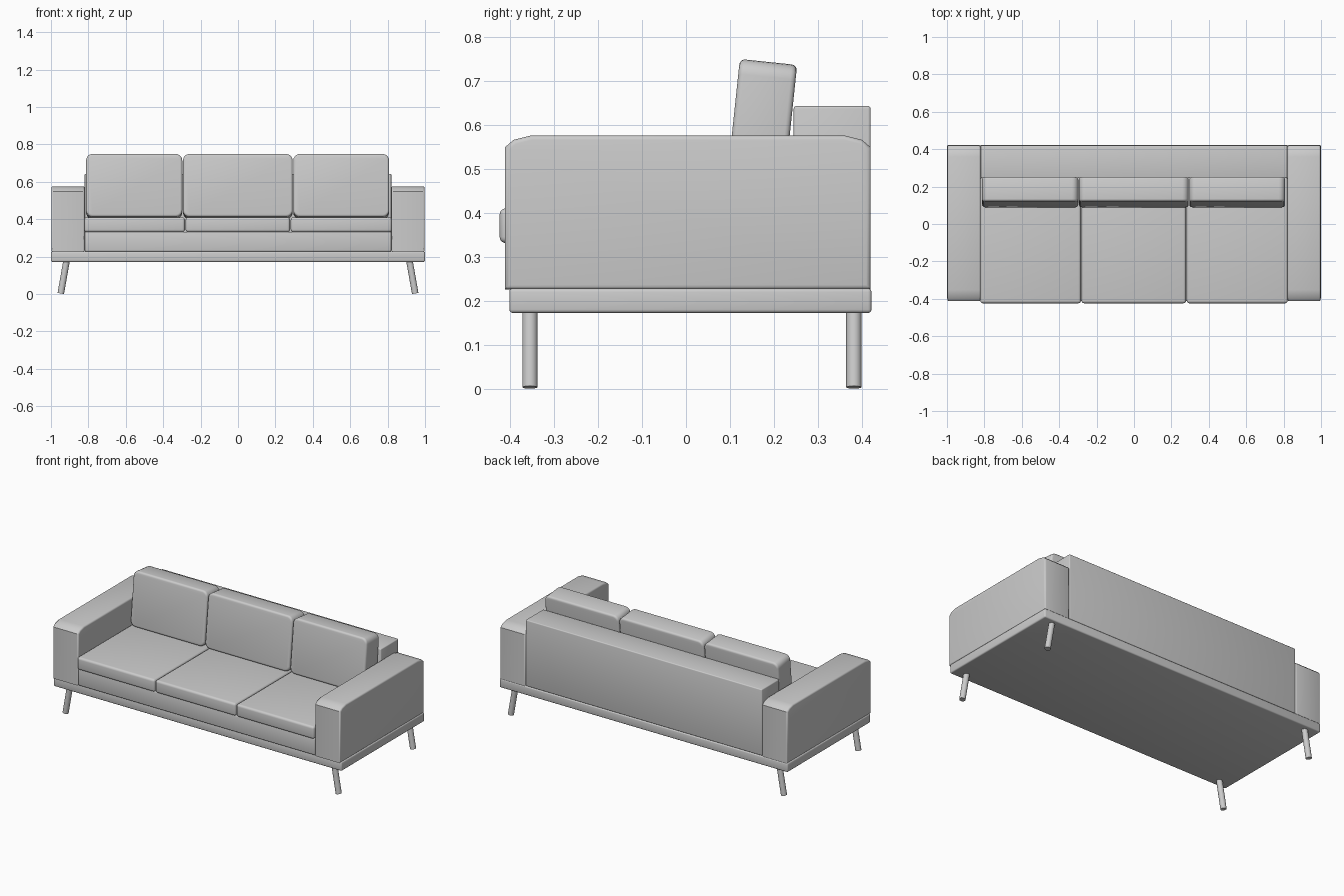
import bpy, bmesh
from math import radians, sin, cos
from mathutils import Vector, Matrix

if "Cube" in bpy.data.objects:
    bpy.data.objects.remove(bpy.data.objects["Cube"])


def finish(name, bm, bevel=0, segs=3):
    if bevel:
        bmesh.ops.bevel(bm, geom=bm.edges[:], offset=bevel, segments=segs,
                        profile=0.5, affect='EDGES', clamp_overlap=True)
    bmesh.ops.recalc_face_normals(bm, faces=bm.faces[:])
    me = bpy.data.meshes.new(name)
    bm.to_mesh(me)
    bm.free()
    ob = bpy.data.objects.new(name, me)
    bpy.context.collection.objects.link(ob)
    bpy.ops.object.select_all(action='DESELECT')
    ob.select_set(True)
    bpy.context.view_layer.objects.active = ob
    bpy.ops.object.shade_smooth_by_angle(angle=radians(40))
    return ob


def box(name, lo, hi, bevel, segs=3):
    lo, hi = Vector(lo), Vector(hi)
    bm = bmesh.new()
    bmesh.ops.create_cube(bm, size=1)
    bmesh.ops.scale(bm, vec=hi - lo, verts=bm.verts)
    bmesh.ops.translate(bm, vec=(lo + hi) / 2, verts=bm.verts)
    return finish(name, bm, bevel, segs)


# base platform, seat deck and back rest
box("base_platform", (-1, -0.402, 0.172), (1, 0.422, 0.228), 0.008)
box("seat_deck", (-0.82, -0.412, 0.228), (0.82, 0.30, 0.332), 0.006)
box("back_rest", (-0.82, 0.245, 0.228), (0.82, 0.42, 0.643), 0.006)

# seat cushions
for i, (x0, x1) in enumerate([(-0.822, -0.284), (-0.28, 0.278), (0.282, 0.822)]):
    box(f"seat_cushion_{i + 1}", (x0, -0.424, 0.331), (x1, 0.25, 0.41), 0.014, 4)

# back cushions, leaning backwards with broad rounded corners
for i, (x0, x1) in enumerate([(-0.812, -0.298), (-0.294, 0.292), (0.296, 0.808)]):
    bm = bmesh.new()
    bmesh.ops.create_cube(bm, size=1)
    bmesh.ops.scale(bm, vec=(x1 - x0, 0.131, 0.338), verts=bm.verts)
    corner = [e for e in bm.edges if abs(e.verts[0].co.y - e.verts[1].co.y) > 0.05]
    bmesh.ops.bevel(bm, geom=corner, offset=0.034, segments=5, profile=0.5, affect='EDGES')
    rim = [e for e in bm.edges if abs(e.verts[0].co.y - e.verts[1].co.y) < 0.01]
    bmesh.ops.bevel(bm, geom=rim, offset=0.012, segments=3, profile=0.5, affect='EDGES')
    ob = finish(f"back_cushion_{i + 1}", bm)
    ob.location = ((x0 + x1) / 2, 0.170, 0.575)
    ob.rotation_euler.x = radians(-6)

# arm rests: side profile with eased top corners, extruded across the arm
profile = [(-0.412, 0.226), (-0.412, 0.549), (-0.392, 0.566), (-0.352, 0.576),
           (0.36, 0.576), (0.40, 0.566), (0.42, 0.549), (0.42, 0.226)]
for side, label in ((-1, "left"), (1, "right")):
    bm = bmesh.new()
    face = bm.faces.new([bm.verts.new((side * 0.82, y, z)) for y, z in profile])
    ext = bmesh.ops.extrude_face_region(bm, geom=[face], use_keep_orig=True)
    new = [g for g in ext["geom"] if isinstance(g, bmesh.types.BMVert)]
    bmesh.ops.translate(bm, vec=(side * 0.178, 0, 0), verts=new)
    rim = [e for e in bm.edges if abs(e.verts[0].co.x - e.verts[1].co.x) < 0.01]
    bmesh.ops.bevel(bm, geom=rim, offset=0.010, segments=3, profile=0.5, affect='EDGES')
    finish(f"{label}_arm_rest", bm)

# splayed round legs
tilt, radius, length = radians(10), 0.0175, 0.178
for side, label in ((-1, "left"), (1, "right")):
    for y, end in ((-0.355, "front"), (0.382, "back")):
        bm = bmesh.new()
        bmesh.ops.create_cone(bm, cap_ends=True, segments=24, radius1=radius,
                              radius2=radius, depth=length)
        bmesh.ops.rotate(bm, matrix=Matrix.Rotation(-side * tilt, 3, 'Y'), verts=bm.verts)
        z = length / 2 * cos(tilt) + radius * sin(tilt)
        bmesh.ops.translate(bm, vec=(side * 0.932, y, z), verts=bm.verts)
        finish(f"{end}_{label}_leg", bm)
